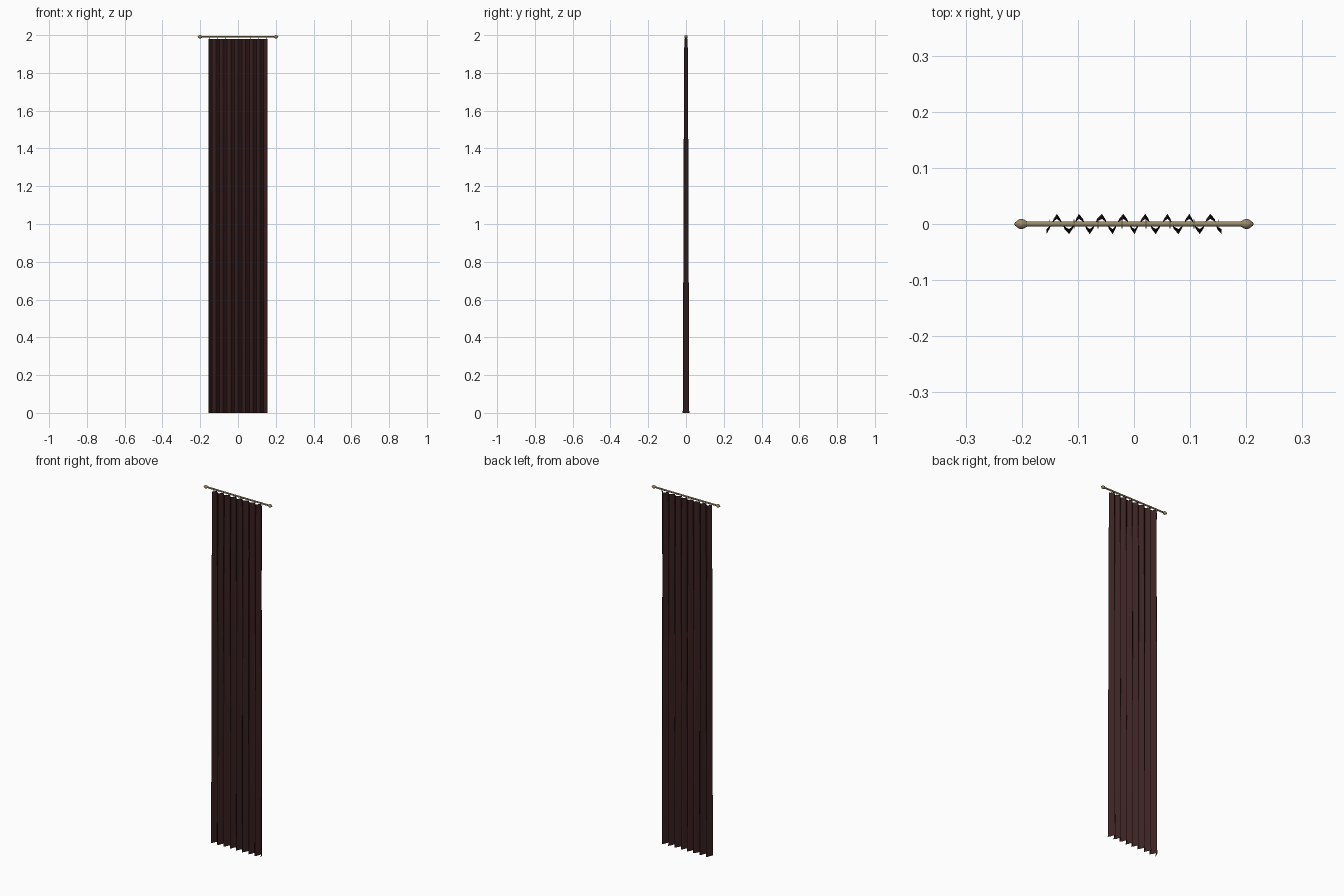
import bpy, bmesh, math, random
from mathutils import Matrix, Vector

random.seed(4)
if "Cube" in bpy.data.objects:
    bpy.data.objects.remove(bpy.data.objects["Cube"])


def material(name, colour):
    m = bpy.data.materials.new(name)
    m.use_nodes = True
    m.diffuse_color = (*colour, 1)
    m.node_tree.nodes["Principled BSDF"].inputs["Base Color"].default_value = (*colour, 1)
    return m


cloth = material("dark maroon cloth", (0.045, 0.016, 0.016))
brass = material("aged brass", (0.33, 0.25, 0.13))

FOLDS = 8
HALF_WIDTH = 0.156
ROD_Z = 1.991


def add_object(name, bm, mat, angle):
    bmesh.ops.recalc_face_normals(bm, faces=bm.faces)
    mesh = bpy.data.meshes.new(name)
    bm.to_mesh(mesh)
    bm.free()
    mesh.materials.append(mat)
    obj = bpy.data.objects.new(name, mesh)
    bpy.context.collection.objects.link(obj)
    bpy.ops.object.select_all(action="DESELECT")
    obj.select_set(True)
    bpy.context.view_layer.objects.active = obj
    bpy.ops.object.shade_smooth_by_angle(angle=math.radians(angle))
    return obj


def lathe_x(name, profile, sides, mirror=False):
    """Revolve (x, radius) points around the rod axis."""
    bm = bmesh.new()
    for sign in ((1, -1) if mirror else (1,)):
        verts = [bm.verts.new((sign * x, 0, ROD_Z + r)) for x, r in profile]
        edges = [bm.edges.new(pair) for pair in zip(verts, verts[1:])]
        bmesh.ops.spin(bm, geom=verts + edges, cent=(0, 0, ROD_Z), axis=(1, 0, 0),
                       angle=math.tau, steps=sides, use_duplicate=False)
    bmesh.ops.remove_doubles(bm, verts=bm.verts, dist=0.00005)
    return add_object(name, bm, brass, 40)


# Pleated cloth: folds deepen towards the hem
bm = bmesh.new()
per_fold = 6
columns = FOLDS * per_fold
jitter = [random.uniform(-0.0015, 0.0015) for _ in range(columns + 1)]
rows = []
for z, depth in ((0, 0.018), (0.02, 0.0165), (0.55, 0.015), (1.03, 0.0135),
                 (1.56, 0.0115), (1.98, 0.009)):
    row = []
    for i in range(columns + 1):
        x = -HALF_WIDTH + 2 * HALF_WIDTH * i / columns
        if 0 < i < columns:
            x += jitter[i]
        y = -depth * math.cos(math.tau * i / per_fold)
        row.append(bm.verts.new((x, y, z)))
    rows.append(row)
for low, high in zip(rows, rows[1:]):
    for i in range(columns):
        bm.faces.new((low[i], low[i + 1], high[i + 1], high[i]))
add_object("curtain", bm, cloth, 40)

# Rod with closed ends
lathe_x("curtain_rod", [(-0.192, 0), (-0.192, 0.0045), (0.192, 0.0045), (0.192, 0)], 12)

# Acorn finials on both ends
lathe_x("rod_finials", [(0.188, 0.003), (0.192, 0.0055), (0.196, 0.008), (0.2, 0.009),
                        (0.204, 0.0085), (0.208, 0.006), (0.212, 0.003), (0.2135, 0)],
        12, mirror=True)

# Hanging rings
for k in range(FOLDS):
    x = -0.15 + 0.3 * k / (FOLDS - 1)
    bpy.ops.mesh.primitive_torus_add(
        major_segments=16, minor_segments=6, major_radius=0.0075, minor_radius=0.0008,
        location=(x, 0, ROD_Z - 0.0035), rotation=(0, math.pi / 2, 0))
    ring = bpy.context.object
    ring.name = f"curtain_ring_{k + 1}"
    ring.data.materials.append(brass)
    bpy.ops.object.shade_smooth_by_angle(angle=math.radians(60))
